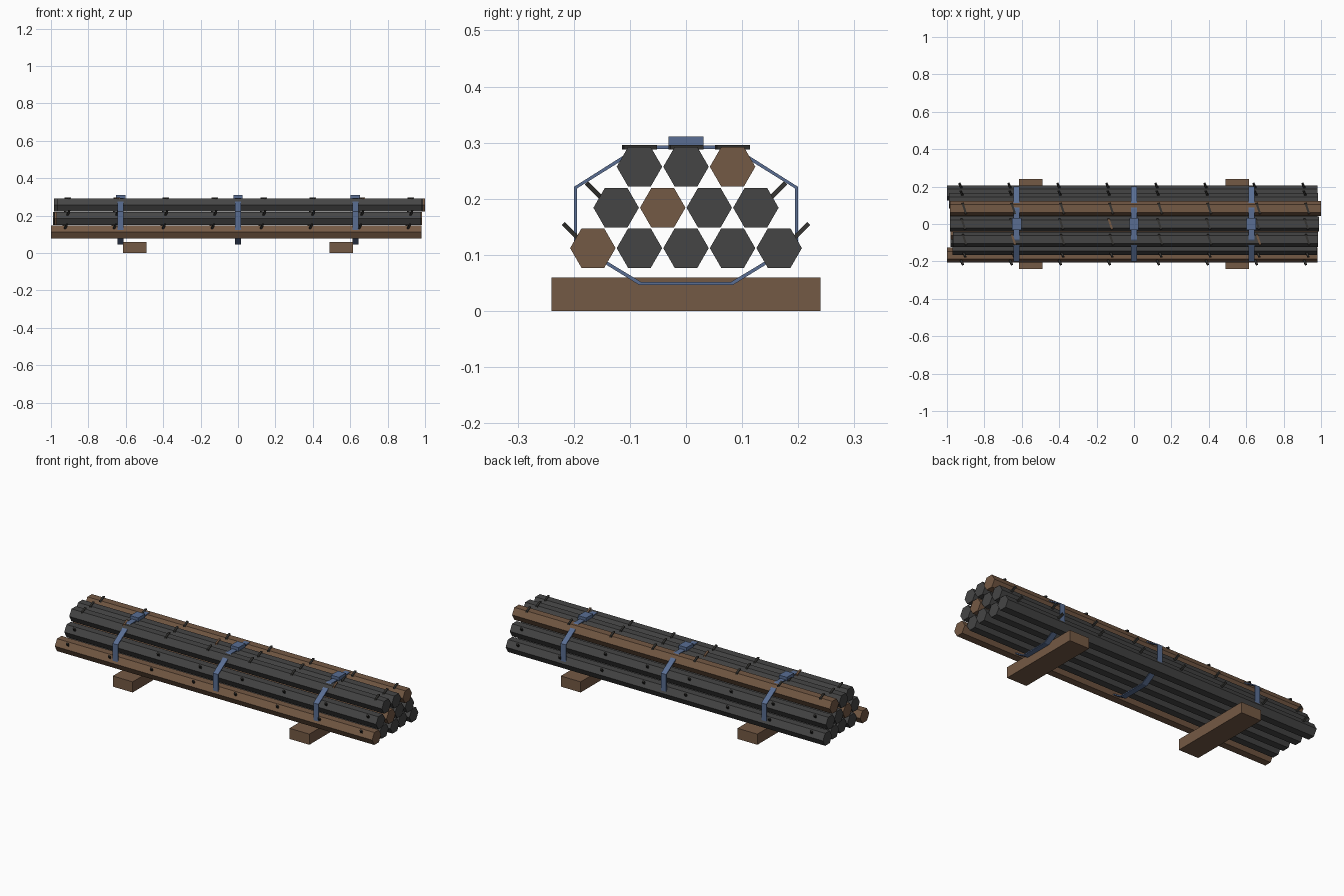
import bpy, math
from mathutils import Matrix, Vector

cube = bpy.data.objects.get("Cube")
if cube:
    bpy.data.objects.remove(cube, do_unlink=True)


def material(name, rgb):
    m = bpy.data.materials.new(name)
    m.use_nodes = True
    m.diffuse_color = (*rgb, 1)
    m.node_tree.nodes["Principled BSDF"].inputs["Base Color"].default_value = (*rgb, 1)
    return m


STEEL = material("dark steel", (0.06, 0.06, 0.06))
BROWN = material("rusty brown", (0.175, 0.1, 0.058))
BLUE = material("strap blue", (0.1, 0.155, 0.29))
RIB = material("rib grey", (0.035, 0.034, 0.031))


def build(name, verts, faces, mat):
    mesh = bpy.data.meshes.new(name)
    mesh.from_pydata(verts, [], faces)
    mesh.materials.append(mat)
    obj = bpy.data.objects.new(name, mesh)
    bpy.context.collection.objects.link(obj)
    return obj


def box(name, centre, size, mat, rot=None):
    corners = [Vector((x * size[0], y * size[1], z * size[2])) / 2
               for x in (-1, 1) for y in (-1, 1) for z in (-1, 1)]
    rot = rot or Matrix.Identity(3)
    faces = [(0, 1, 3, 2), (4, 6, 7, 5), (0, 4, 5, 1),
             (2, 3, 7, 6), (0, 2, 6, 4), (1, 5, 7, 3)]
    return build(name, [rot @ c + Vector(centre) for c in corners], faces, mat)


def hex_bar(name, y, z, x0, x1, mat):
    ring = [(y + R * math.cos(k * math.pi / 3), z + R * math.sin(k * math.pi / 3))
            for k in range(6)]
    verts = [(x, *p) for x in (x0, x1) for p in ring]
    faces = [(k, (k + 1) % 6, (k + 1) % 6 + 6, k + 6) for k in range(6)]
    faces += [tuple(range(5, -1, -1)), tuple(range(6, 12))]
    build(name, verts, faces, mat)


# Ribs: short slanted rods along the exposed side of a bar
def ribs(name, y, z, angle, shift, rusty=()):
    turn = Matrix.Rotation(angle, 3, 'X') @ Matrix.Rotation(math.radians(18), 3, 'Z')
    for k in range(8):
        x = -0.915 + 0.262 * k + shift
        box(f"{name}_rib_{k + 1}", (x, y, z), (0.011, 0.062, 0.008),
            BROWN if k in rusty else RIB, turn)


R, PITCH = 0.0405, 0.083

# Stacked hexagonal bars: row height, then (start, end, material) from front to back
rows = [
    ("bottom", 0.112, [(-1, 0.982, BROWN), (-0.98, 0.97, STEEL), (-0.975, 0.98, STEEL),
                       (-0.985, 0.97, STEEL), (-1, 0.982, STEEL)]),
    ("middle", 0.184, [(-0.97, 0.978, STEEL), (-0.98, 0.985, BROWN),
                       (-0.985, 0.98, STEEL), (-0.99, 0.985, STEEL)]),
    ("top", 0.257, [(-0.968, 0.985, STEEL), (-0.985, 0.99, STEEL), (-0.985, 1, BROWN)]),
]
for row, z, bars in rows:
    for i, (x0, x1, mat) in enumerate(bars):
        y = (i - (len(bars) - 1) / 2) * PITCH
        name = f"{row}_bar_{i + 1}"
        hex_bar(name, y, z, x0, x1, mat)
        shift = (x0 + x1) / 2
        if row == "top":
            ribs(name, y, z + 0.035, 0, shift, [(1, 6), (3,), ()][i])
        elif i in (0, len(bars) - 1):
            side = -1 if i == 0 else 1
            ribs(name, y + side * 0.031, z + 0.022, side * math.pi / 4, shift)

# Straps: eight-sided bands with a buckle on top
half = [(0.083, 0.046), (0.2, 0.118), (0.2, 0.221), (0.083, 0.295)]
loop = half + [(-y, z) for y, z in reversed(half)]
mid_z, band, thick = 0.1705, 0.032, 0.006
inner = [(y * (1 - thick / 0.2), mid_z + (z - mid_z) * (1 - thick / 0.125)) for y, z in loop]
for n, x in enumerate((-0.627, 0, 0.627)):
    verts = [(x + s * band / 2, *p) for s in (-1, 1) for ring in (loop, inner) for p in ring]
    faces = []
    for k in range(8):
        j = (k + 1) % 8
        for a, b in ((0, 16), (16, 24), (24, 8), (8, 0)):
            faces.append((a + k, a + j, b + j, b + k))
    build(f"strap_{n + 1}", verts, faces, BLUE)
    box(f"buckle_{n + 1}", (x, 0, 0.3), (0.05, 0.062, 0.022), BLUE)

# Support blocks
for side, x in (("right", -0.552), ("left", 0.552)):
    box(f"{side}_support_block", (x, 0, 0.03), (0.124, 0.48, 0.06), BROWN)
